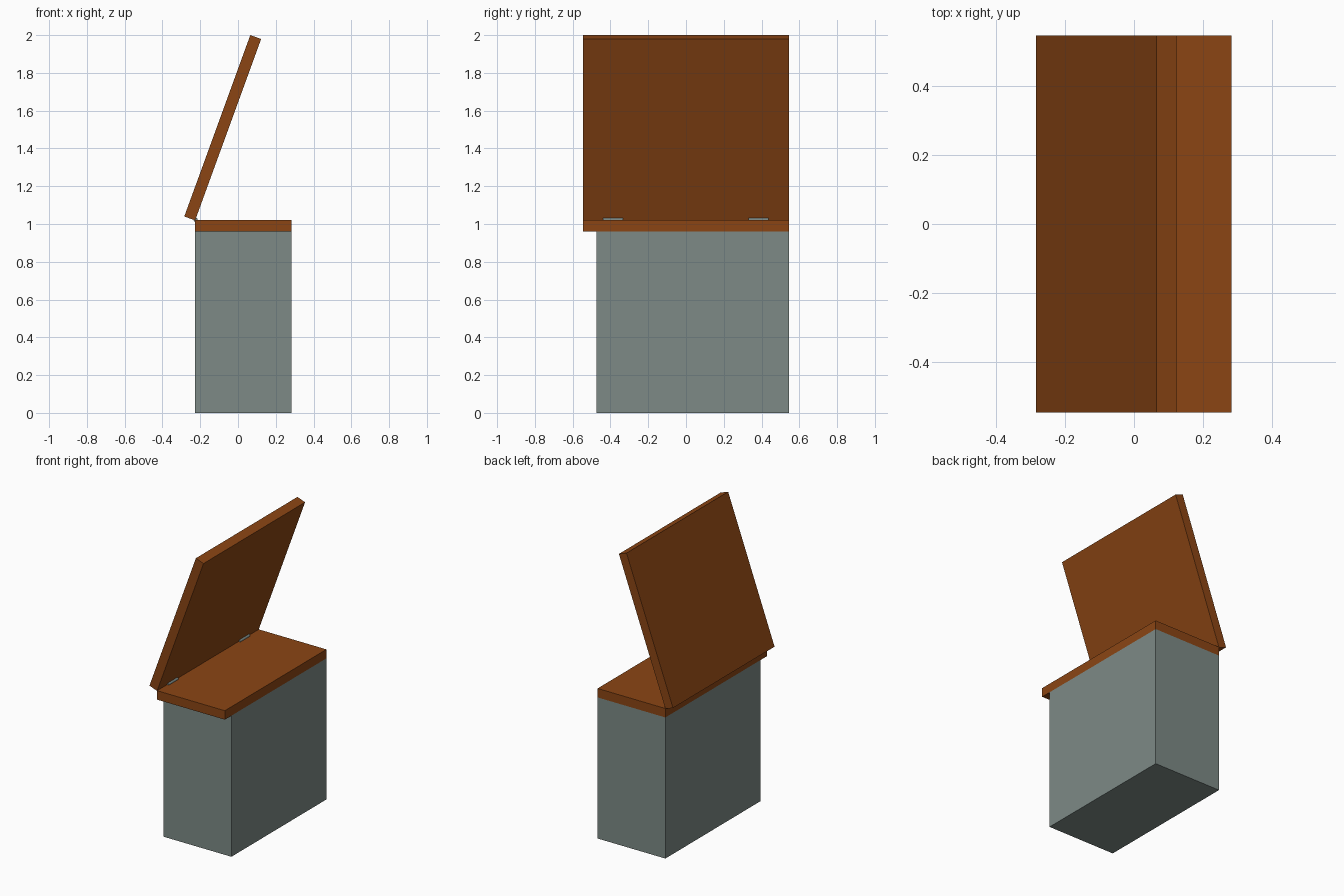
import bpy
import math
from mathutils import Matrix, Vector

cube = bpy.data.objects.get("Cube")
if cube:
    bpy.data.objects.remove(cube, do_unlink=True)


def material(name, color):
    mat = bpy.data.materials.new(name)
    mat.use_nodes = True
    mat.diffuse_color = color
    mat.node_tree.nodes["Principled BSDF"].inputs["Base Color"].default_value = color
    return mat


def box(name, low, high, mat):
    """Box between two corners, with its origin left at the world origin."""
    low, high = Vector(low), Vector(high)
    bpy.ops.mesh.primitive_cube_add(size=1)
    obj = bpy.context.object
    obj.name = name
    obj.data.transform(Matrix.Translation((low + high) / 2) @ Matrix.Diagonal((*(high - low), 1)))
    obj.data.materials.append(mat)
    return obj


wood = material("brown wood", (0.258, 0.060, 0.007, 1))
grey = material("grey body", (0.205, 0.254, 0.238, 1))

LEFT, RIGHT = -0.227, 0.283
HALF = 0.546
SLAB_BOTTOM, SLAB_TOP = 0.96, 1.021

# Body and the counter slab that overhangs its front
box("body", (LEFT, -0.475, 0), (RIGHT, HALF, SLAB_BOTTOM), grey)
box("counter", (LEFT, -HALF, SLAB_BOTTOM), (RIGHT, HALF, SLAB_TOP), wood)

# Open lid leaning over the counter, pivoting on its lower inner edge
lid = box("lid", (-0.061, -HALF, 0), (0, HALF, 1.022), wood)
lid.location = (LEFT, 0, 1.019)
lid.rotation_euler.y = math.radians(20)

# Two hinge pins along the joint
for name, y in (("front_hinge", -0.387), ("back_hinge", 0.383)):
    bpy.ops.mesh.primitive_cylinder_add(
        vertices=16, radius=0.011, depth=0.105,
        location=(LEFT + 0.003, y, 1.022), rotation=(math.pi / 2, 0, 0))
    hinge = bpy.context.object
    hinge.name = name
    hinge.data.materials.append(grey)
    bpy.ops.object.shade_smooth_by_angle()
